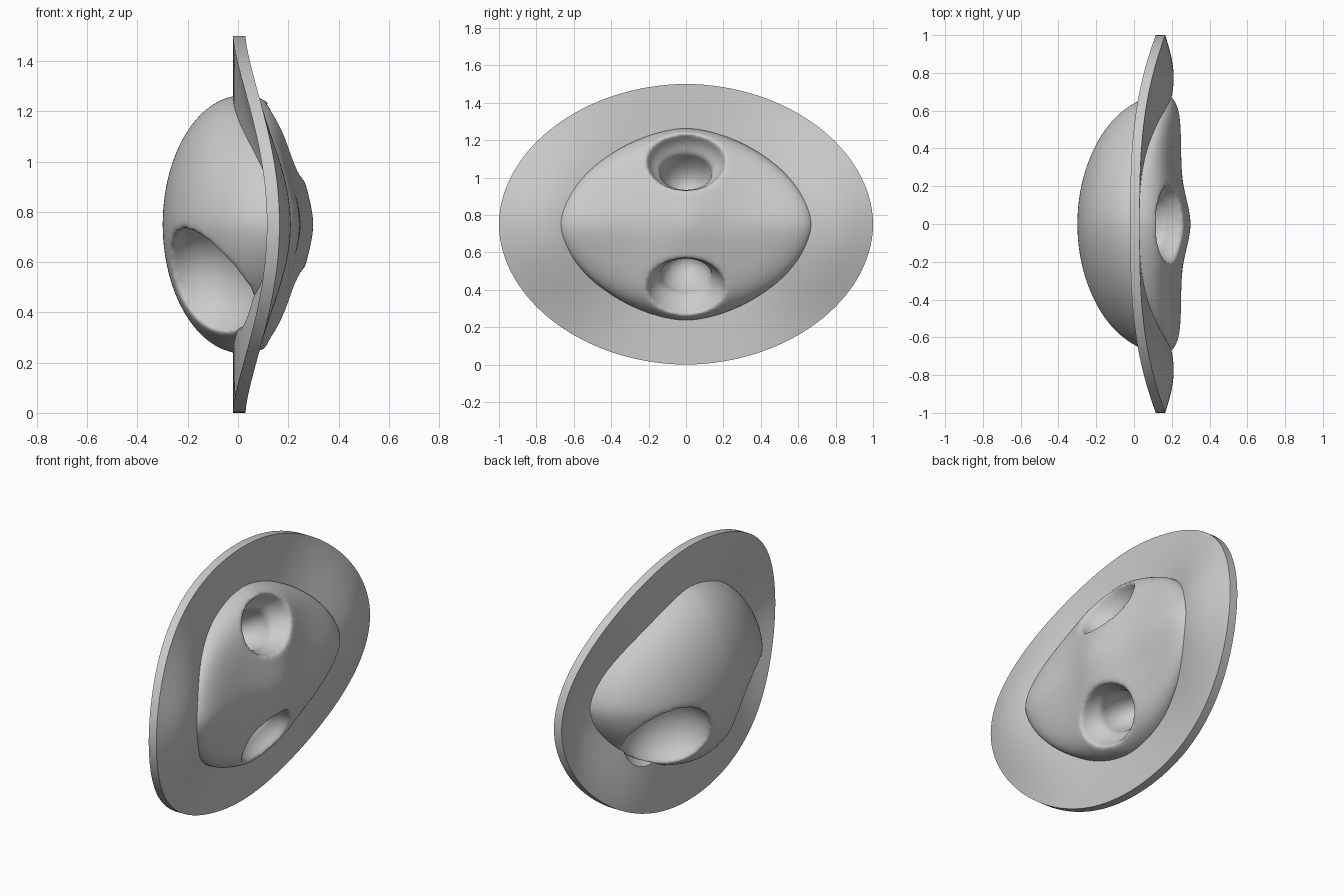
import bpy, bmesh, math
from mathutils import Matrix, Vector

if "Cube" in bpy.data.objects:
    bpy.data.objects.remove(bpy.data.objects["Cube"], do_unlink=True)

MID = 0.75          # height of the centre
SEGMENTS = 128

grey = bpy.data.materials.new("light_grey")
grey.use_nodes = True
colour = (0.6, 0.6, 0.6, 1)
grey.diffuse_color = colour
grey.node_tree.nodes["Principled BSDF"].inputs["Base Color"].default_value = colour


def make_object(name, bm):
    bmesh.ops.recalc_face_normals(bm, faces=bm.faces)
    mesh = bpy.data.meshes.new(name)
    bm.to_mesh(mesh)
    bm.free()
    mesh.materials.append(grey)
    obj = bpy.data.objects.new(name, mesh)
    bpy.context.collection.objects.link(obj)
    return obj


def bridge(bm, a, b):
    n = len(a)
    for i in range(n):
        j = (i + 1) % n
        bm.faces.new((a[i], a[j], b[j], b[i]))


def angles():
    return [2 * math.pi * i / SEGMENTS for i in range(SEGMENTS)]


def oval(t, p):
    # Direction on a superellipse; a lower power is more lemon-shaped
    c, s = math.cos(t), math.sin(t)
    rim = (abs(c) ** p + abs(s) ** p) ** (-1 / p)
    return rim * c, rim * s


# Flange: a thick oval ring bent towards +x at its long ends
def flange_x(r, t):
    bulge = 0.045 * math.sin(math.pi * min(1, (1 - r) / 0.45))
    return 0.005 + (0.135 + bulge) * abs(math.cos(t)) ** 2.9


def flange_ring(bm, r, side):
    ring = []
    for t in angles():
        c, s = oval(t, 1.95)
        ring.append(bm.verts.new((flange_x(r, t) + side * 0.025, r * c, MID + MID * r * s)))
    return ring


bm = bmesh.new()
radii = [0.64 + 0.36 * i / 16 for i in range(17)]
loops = [flange_ring(bm, r, -1) for r in radii]
loops += [flange_ring(bm, r, 1) for r in reversed(radii)]
for a, b in zip(loops, loops[1:] + loops[:1]):
    bridge(bm, a, b)
flange = make_object("flange", bm)


# Body: a rounded dome on -x and a ridged, lemon-shaped dome on +x
def body_point(r, t, side):
    c, s = oval(t, 1.68)
    y, z = 0.685 * r * c, 0.515 * r * s
    seam = 0.02 + 0.145 * math.cos(t) ** 2
    if side < 0:
        x = seam - (seam + 0.3) * math.sqrt(max(0, 1 - r * r))
    else:
        ridge = 0.25 + 0.05 * math.exp(-(y / (0.17 + 0.35 * abs(z))) ** 2)
        top = ridge - 0.29 * (math.sqrt(z * z + 0.07 ** 2) - 0.07)
        x = seam + (top - seam) * math.sqrt(max(0, 1 - r ** 9))
    return x, y, MID + z


bm = bmesh.new()
steps = 28
stations = [(math.sin(math.pi / 2 * i / steps), -1) for i in range(1, steps + 1)]
stations += [(math.sin(math.pi / 2 * i / steps), 1) for i in range(steps - 1, 0, -1)]
loops = [[bm.verts.new(body_point(r, t, side)) for t in angles()] for r, side in stations]
for a, b in zip(loops, loops[1:]):
    bridge(bm, a, b)
for loop, x in ((loops[0], -0.3), (loops[-1], 0.3)):
    pole = bm.verts.new((x, 0, MID))
    for i in range(SEGMENTS):
        bm.faces.new((loop[i], loop[(i + 1) % SEGMENTS], pole))
body = make_object("body", bm)


# Hollows: ellipsoid cutters, two on each side
def cutter(name, centre, along, normal, size):
    n = Vector(normal).normalized()
    u = Vector(along)
    u = (u - n * u.dot(n)).normalized()
    v = n.cross(u)
    turn = Matrix((u, v, n)).transposed().to_4x4()
    bm = bmesh.new()
    bmesh.ops.create_uvsphere(bm, u_segments=48, v_segments=24, radius=1)
    bmesh.ops.transform(bm, verts=bm.verts,
                        matrix=Matrix.Translation(centre) @ turn @ Matrix.Diagonal((*size, 1)))
    obj = make_object(name, bm)
    obj.hide_render = True
    return obj


cutters = []
for s, label in ((1, "upper"), (-1, "lower")):
    facing = (0.87, 0, 0.5 * s)
    cutters.append(cutter(label + "_hollow_cutter", (0.215, 0, MID + 0.345 * s),
                          (0, 1, 0), facing, (0.21, 0.165, 0.17)))
    cutters.append(cutter(label + "_throat_cutter", (0.1, 0, MID + 0.28 * s),
                          (0, 1, 0), facing, (0.14, 0.11, 0.19)))
for s, label in ((1, "back"), (-1, "front")):
    cutters.append(cutter(label + "_hollow_cutter", (-0.125, 0.35 * s, 0.52),
                          (0.25, 0.4 * s, -0.07), (-0.84, 0.48 * s, -0.25), (0.25, 0.23, 0.21)))

for obj in (body, flange):
    for c in cutters:
        cut = obj.modifiers.new("hollow", 'BOOLEAN')
        cut.operation = 'DIFFERENCE'
        cut.solver = 'EXACT'
        cut.object = c

# Soften the rims of the hollows
remesh = body.modifiers.new("even_mesh", 'REMESH')
remesh.mode = 'VOXEL'
remesh.voxel_size = 0.011
soften = body.modifiers.new("soften", 'SMOOTH')
soften.factor = 0.5
soften.iterations = 20

for obj, sharp in ((body, 75), (flange, 40)):
    bpy.ops.object.select_all(action='DESELECT')
    obj.select_set(True)
    bpy.context.view_layer.objects.active = obj
    for m in list(obj.modifiers):
        bpy.ops.object.modifier_apply(modifier=m.name)
    bpy.ops.object.shade_smooth_by_angle(angle=math.radians(sharp))

for c in cutters:
    bpy.data.objects.remove(c, do_unlink=True)
